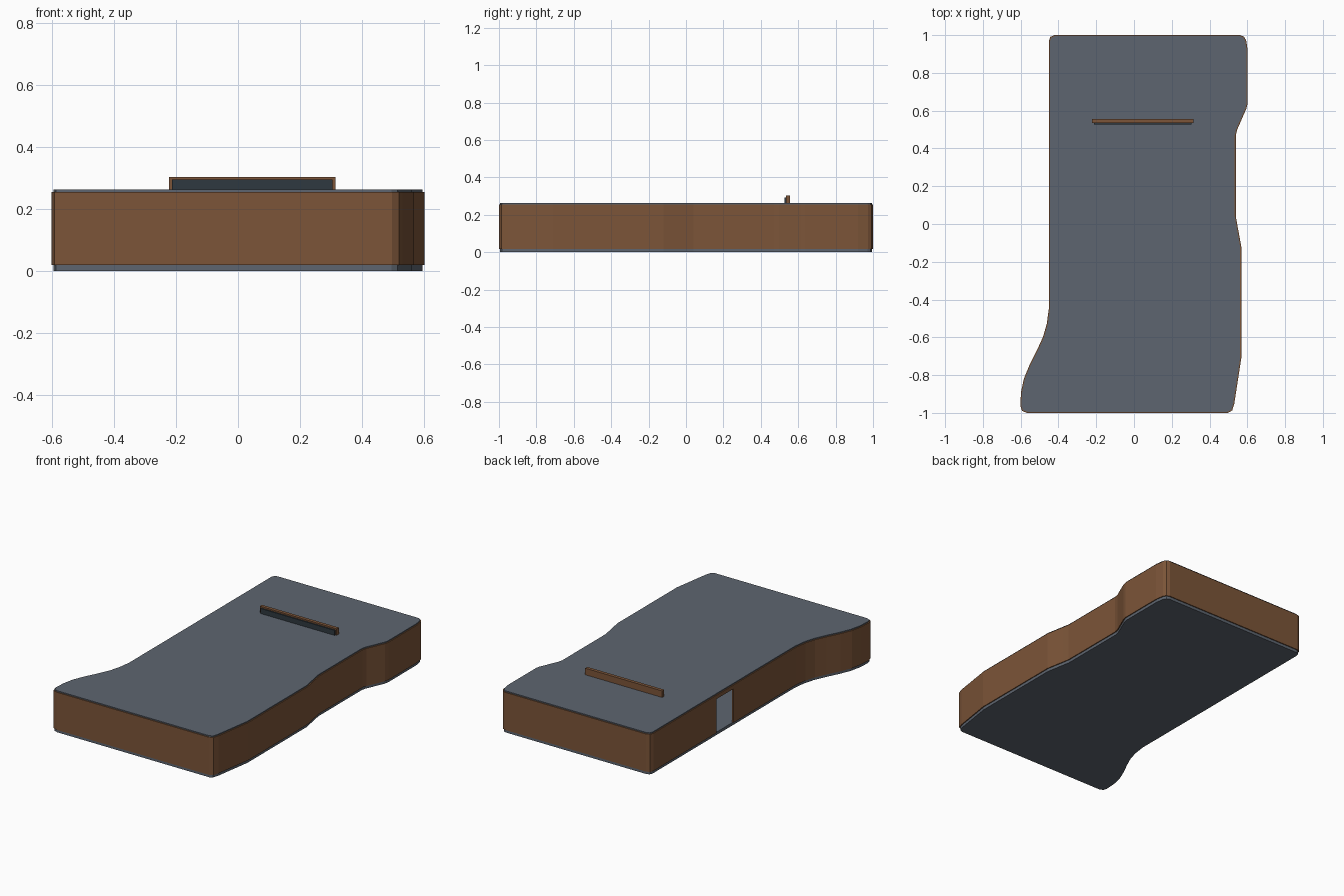
import bpy
import bmesh
from mathutils import Vector

default_cube = bpy.data.objects.get("Cube")
if default_cube:
    bpy.data.objects.remove(default_cube, do_unlink=True)


def make_material(name, color):
    material = bpy.data.materials.new(name)
    material.use_nodes = True
    material.diffuse_color = (*color, 1)
    shader = next(n for n in material.node_tree.nodes if n.type == 'BSDF_PRINCIPLED')
    shader.inputs["Base Color"].default_value = (*color, 1)
    return material


slate = make_material("slate grey", (0.11, 0.13, 0.16))
brown = make_material("wood brown", (0.2, 0.09, 0.04))
dark = make_material("dark glass", (0.028, 0.04, 0.05))


def prism(name, points, bottom, top, material):
    """Extrude a flat outline, given counter-clockwise, between two heights."""
    mesh = bpy.data.meshes.new(name)
    bm = bmesh.new()
    base = bm.faces.new([bm.verts.new((p[0], p[1], bottom)) for p in points])
    result = bmesh.ops.extrude_face_region(bm, geom=[base])
    raised = [g for g in result["geom"] if isinstance(g, bmesh.types.BMVert)]
    bmesh.ops.translate(bm, verts=raised, vec=(0, 0, top - bottom))
    bmesh.ops.recalc_face_normals(bm, faces=bm.faces)
    bm.to_mesh(mesh)
    bm.free()
    mesh.materials.append(material)
    obj = bpy.data.objects.new(name, mesh)
    bpy.context.collection.objects.link(obj)
    return obj


def box(name, x_range, y_range, z_range, material):
    (x0, x1), (y0, y1) = x_range, y_range
    corners = [(x0, y0), (x1, y0), (x1, y1), (x0, y1)]
    return prism(name, corners, *z_range, material)


def offset_path(path, distance):
    """Shift an open path to its right with mitred corners."""
    shifted = []
    for i, point in enumerate(path):
        before = point - path[i - 1] if i else path[1] - point
        after = path[i + 1] - point if i + 1 < len(path) else before
        n1 = Vector((before.y, -before.x)).normalized()
        n2 = Vector((after.y, -after.x)).normalized()
        shifted.append(point + (n1 + n2) * distance / (1 + n1.dot(n2)))
    return shifted


# Plan outline, counter-clockwise, starting and ending at the doorway
side_x = -0.445
door_y = (0.17, 0.34)
half_wall = 0.006
floor_top, wall_top, roof_top = 0.018, 0.255, 0.262
outline = [Vector(p) for p in [
    (side_x, door_y[0]),
    # flared corner
    (side_x, -0.45), (-0.456, -0.53), (-0.476, -0.6), (-0.508, -0.67),
    (-0.548, -0.75), (-0.577, -0.82), (-0.592, -0.89), (-0.596, -0.96),
    (-0.588, -0.985), (-0.565, -0.994),
    # front edge and wavy side
    (0.495, -0.994), (0.515, -0.983), (0.525, -0.95),
    (0.562, -0.71), (0.562, -0.12), (0.54, 0), (0.533, 0.04),
    (0.533, 0.47), (0.54, 0.5), (0.59, 0.615), (0.596, 0.64),
    (0.596, 0.92), (0.588, 0.97), (0.578, 0.987), (0.56, 0.994),
    # back edge
    (-0.42, 0.994), (-0.438, 0.986), (side_x, 0.968),
    (side_x, door_y[1]),
]]

# Floor, roof and the thin wall that follows the outline
prism("floor", outline, 0, floor_top, slate)
prism("roof", outline, wall_top, roof_top, slate)
wall_plan = offset_path(outline, half_wall) + offset_path(outline, -half_wall)[::-1]
prism("outer_wall", wall_plan, floor_top, wall_top, brown)

# Beam over the doorway
box("door_lintel", (side_x - half_wall, side_x + half_wall), door_y,
    (wall_top - 0.024, wall_top), brown)

# Standing panel that rises through the roof, with a dark screen on its front
panel_x = (-0.222, 0.314)
box("panel_frame", panel_x, (0.534, 0.555), (floor_top, 0.303), brown)
box("panel_screen", (panel_x[0] + 0.009, panel_x[1] - 0.009), (0.526, 0.534),
    (floor_top, 0.294), dark)
